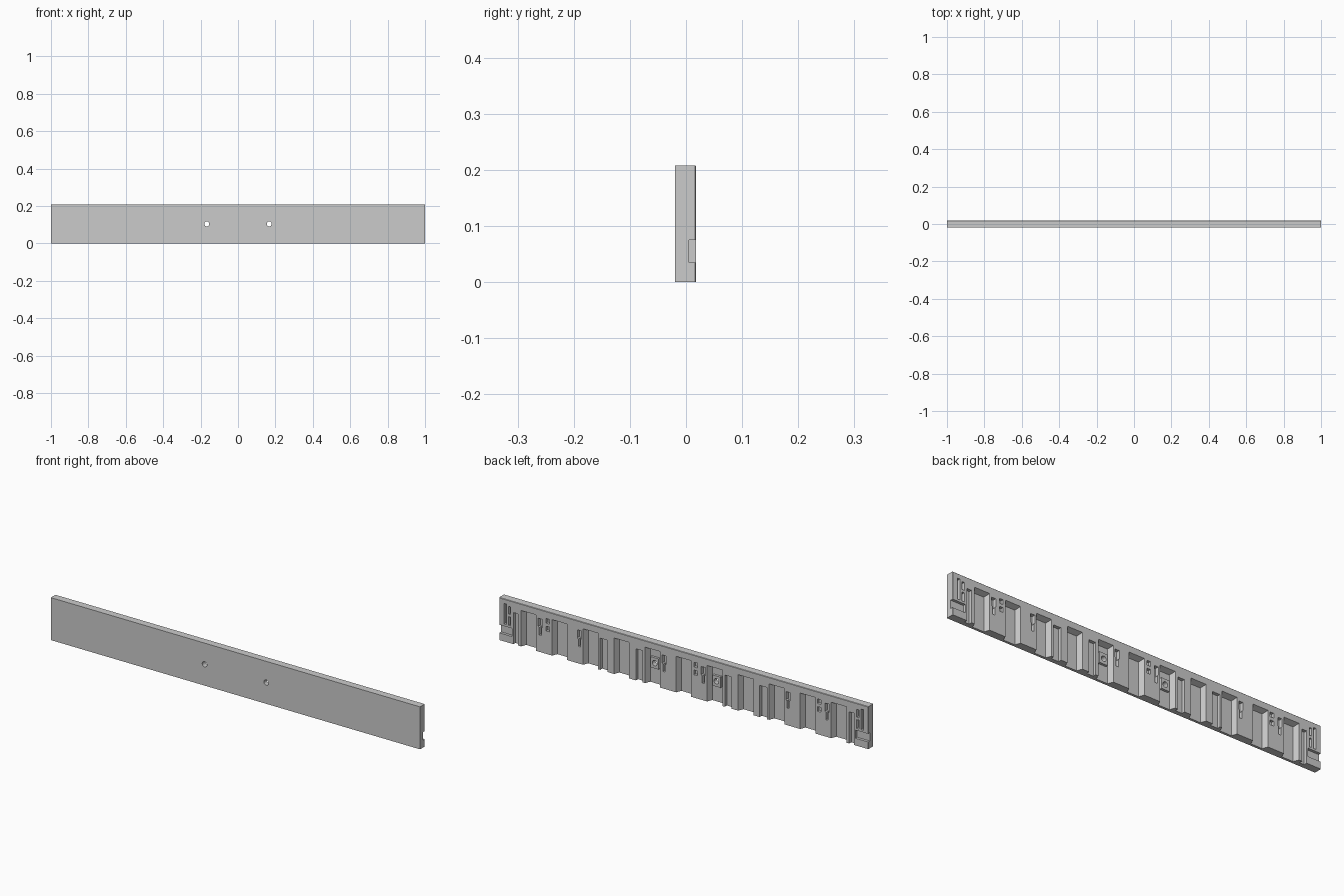
import bpy, bmesh, math

if "Cube" in bpy.data.objects:
    bpy.data.objects.remove(bpy.data.objects["Cube"])

FRONT, BACK, H = -0.02, 0.018, 0.208
PITCH = 0.168


def loft(bm, inner, outer, y0, y1):
    """Closed solid between two XZ outlines at depths y0 and y1."""
    a = [bm.verts.new((x, y0, z)) for x, z in inner]
    b = [bm.verts.new((x, y1, z)) for x, z in outer]
    n = len(a)
    bm.faces.new(a)
    bm.faces.new(b[::-1])
    for i in range(n):
        j = (i + 1) % n
        bm.faces.new((a[i], b[i], b[j], a[j]))


def rect(x0, x1, z0, z1):
    return [(x0, z0), (x1, z0), (x1, z1), (x0, z1)]


def box(bm, x, w, z0, z1, y0, y1=BACK + 0.02):
    r = rect(x - w / 2, x + w / 2, z0, z1)
    loft(bm, r, r, y0, y1)


def make(name, bm):
    bmesh.ops.recalc_face_normals(bm, faces=bm.faces[:])
    me = bpy.data.meshes.new(name)
    bm.to_mesh(me)
    bm.free()
    ob = bpy.data.objects.new(name, me)
    bpy.context.collection.objects.link(ob)
    return ob


def cut(ob, cutter):
    m = ob.modifiers.new("cut", 'BOOLEAN')
    m.operation, m.solver, m.object = 'DIFFERENCE', 'EXACT', cutter
    bpy.context.view_layer.objects.active = ob
    bpy.ops.object.modifier_apply(modifier=m.name)


# main board, with a small chamfer round the top and ends of the back face
bm = bmesh.new()
c = 0.002
full = rect(-1, 1, 0, H)
loft(bm, full, full, FRONT, BACK)
edges = [e for e in bm.edges if all(v.co.y > 0 for v in e.verts)
         and not all(v.co.z < 0.01 for v in e.verts)]
bmesh.ops.bevel(bm, geom=edges, offset=c, segments=1, affect='EDGES')
board = make("board", bm)

# recesses in the back face
bm = bmesh.new()
floor_y = BACK - 0.026
k = (BACK + 0.01 - floor_y) / 0.026
for i in range(-5, 6):                       # wide tapered channels, open below
    x, t = i * PITCH, 0.01 * k
    loft(bm, rect(x - 0.031, x + 0.031, -0.02, 0.166),
         rect(x - 0.031 - t, x + 0.031 + t, -0.02, 0.166 + t), floor_y, BACK + 0.01)
for s in (-1, 1):
    for x, w in ((0.91, 0.026), (0.432, 0.04), (0.241, 0.036)):   # narrow channels
        box(bm, s * x, w, -0.02, 0.155, BACK - 0.016)
    for x in (0.777, 0.565, 0.106):          # keyhole slots
        x *= s
        key = [(x - .006, .083), (x + .006, .083), (x + .006, .118), (x + .011, .124),
               (x + .011, .163), (x - .011, .163), (x - .011, .124), (x - .006, .118)]
        loft(bm, key, key, BACK - 0.018, BACK + 0.02)
    box(bm, s * 0.967, 0.014, 0.085, 0.186, BACK - 0.016)         # end slots
    box(bm, s * 0.943, 0.012, 0.14, 0.178, BACK - 0.016)
    box(bm, s * 0.943, 0.012, 0.085, 0.128, BACK - 0.016)
    box(bm, s * 0.98, 0.1, 0.035, 0.075, 0.005)                   # end notches
for x in (0.736, -0.065, -0.734):            # paired clip pockets
    box(bm, x, 0.02, 0.15, 0.173, BACK - 0.014)
    box(bm, x, 0.02, 0.112, 0.135, BACK - 0.014)
recess = make("recess_cutter", bm)
cut(board, recess)

# screw bosses inside two channels
bm = bmesh.new()
for s in (-1, 1):
    box(bm, s * PITCH, 0.044, 0.078, 0.13, floor_y - 0.002, floor_y + 0.012)
bosses = make("screw_bosses", bm)

# screw holes through board and bosses
bm = bmesh.new()
for s in (-1, 1):
    ring = [(s * 0.167 + 0.013 * math.cos(a * math.tau / 24),
             0.104 + 0.013 * math.sin(a * math.tau / 24)) for a in range(24)]
    loft(bm, ring, ring, -0.1, 0.1)
holes = make("hole_cutter", bm)
for ob in (board, bosses):
    cut(ob, holes)

for ob in (recess, holes):
    bpy.data.objects.remove(ob, do_unlink=True)
